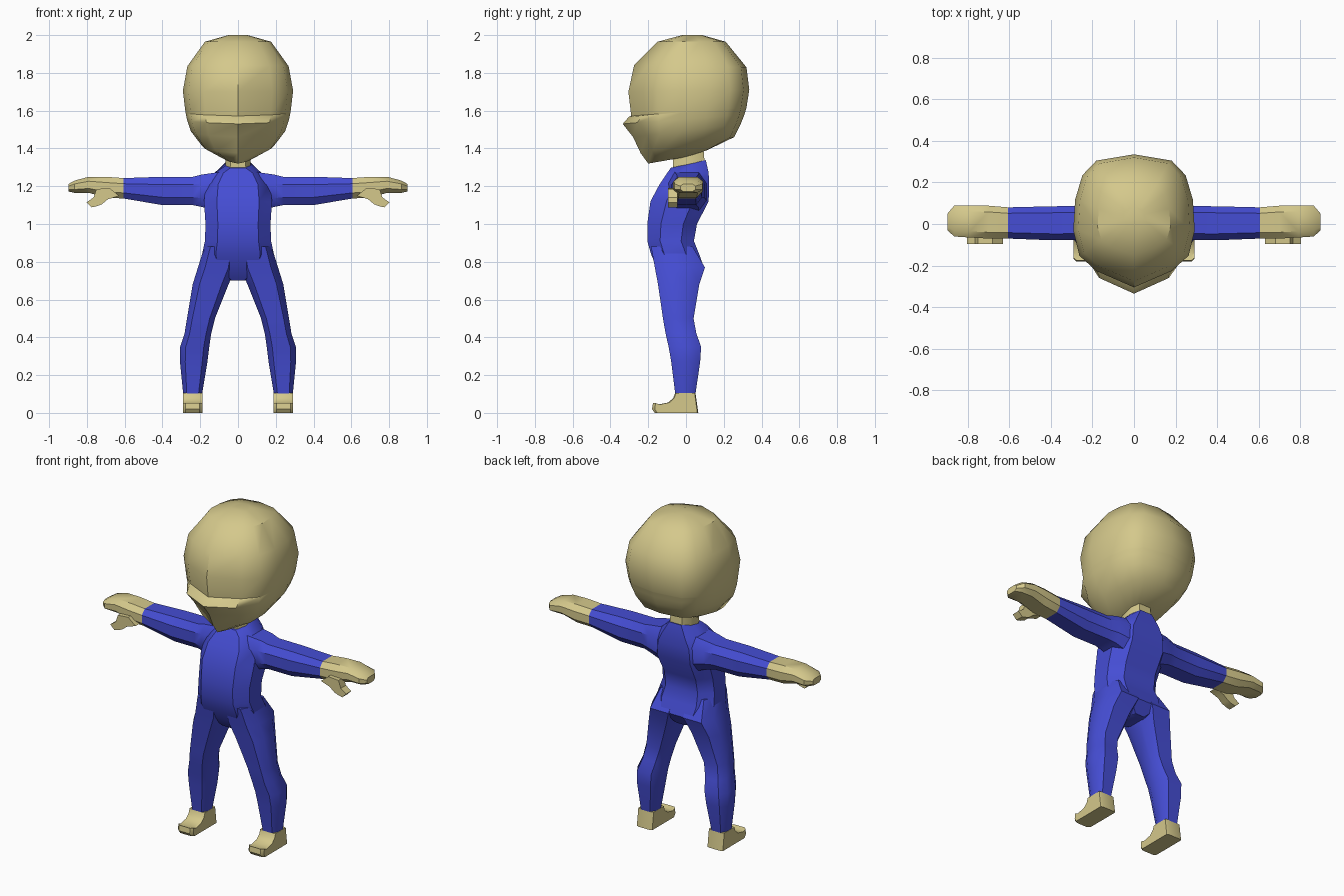
import bpy, bmesh, math

if "Cube" in bpy.data.objects:
    bpy.data.objects.remove(bpy.data.objects["Cube"])


def material(name, rgb):
    m = bpy.data.materials.new(name)
    m.diffuse_color = (*rgb, 1)
    m.use_nodes = True
    m.node_tree.nodes["Principled BSDF"].inputs["Base Color"].default_value = m.diffuse_color
    return m


TAN = material("tan", (0.66, 0.58, 0.26))
BLUE = material("blue", (0.06, 0.075, 0.66))


def loft(name, rings, mat, mirror=False, angle=35):
    """Skin rings of equal length, cap both ends, optionally mirror across x."""
    bm = bmesh.new()
    loops = [[bm.verts.new(p) for p in ring] for ring in rings]
    n = len(loops[0])
    for a, b in zip(loops, loops[1:]):
        for i in range(n):
            j = (i + 1) % n
            bm.faces.new((a[i], a[j], b[j], b[i]))
    bm.faces.new(loops[0])
    bm.faces.new(loops[-1])
    bmesh.ops.remove_doubles(bm, verts=bm.verts, dist=1e-4)
    bmesh.ops.recalc_face_normals(bm, faces=bm.faces)
    me = bpy.data.meshes.new(name)
    bm.to_mesh(me)
    bm.free()
    me.materials.append(mat)
    me.shade_smooth()
    me.set_sharp_from_angle(angle=math.radians(angle))
    ob = bpy.data.objects.new(name, me)
    bpy.context.collection.objects.link(ob)
    if mirror:
        mod = ob.modifiers.new("mirror", "MIRROR")
        mod.use_mirror_merge = False
    return ob


OCT = [(-.62, -1), (.62, -1), (1, -.45), (1, .45),
       (.62, 1), (-.62, 1), (-1, .45), (-1, -.45)]


def box_ring(a0, a1, b0, b1):
    """Bevelled rectangle spanning a0..a1 and b0..b1."""
    return [((a0 + a1) / 2 + u * (a1 - a0) / 2,
             (b0 + b1) / 2 + v * (b1 - b0) / 2) for u, v in OCT]


def upright(z, x0, x1, y0, y1, tilt=0):
    return [(x, y, z + tilt * y) for x, y in box_ring(x0, x1, y0, y1)]


def sideways(x, y0, y1, z0, z1):
    return [(x, y, z) for y, z in box_ring(y0, y1, z0, z1)]


# Head: keeled face in front, rounded skull behind
HALF = [(0, -1), (.62, -.74), (.9, -.5), (1, -.1), (.97, .35), (.85, .7), (.62, .91), (0, 1)]
OUTLINE = HALF + [(-x, y) for x, y in HALF[-2:0:-1]]


def head_ring(zf, zb, w, yf, yb, ledge=0):
    ring = []
    for u, v in OUTLINE:
        y = -v * yf if v < 0 else v * yb
        if ledge and v < -.7:
            y -= ledge
        ring.append((u * w, y, zf + (zb - zf) * (v + 1) / 2))
    return ring


loft("head", [
    head_ring(1.32, 1.39, .07, -.20, .11),
    head_ring(1.375, 1.46, .19, -.24, .255),
    head_ring(1.46, 1.53, .25, -.28, .29),
    head_ring(1.53, 1.58, .27, -.29, .31, .045),   # lip ledge
    head_ring(1.568, 1.61, .277, -.29, .318, .012),
    head_ring(1.572, 1.615, .278, -.29, .32),
    head_ring(1.70, 1.71, .292, -.305, .335),
    head_ring(1.84, 1.83, .268, -.275, .32),
    head_ring(1.965, 1.965, .175, -.15, .21),
    [(x * .3, y * .3 + .025, 2.0) for x, y, z in head_ring(2, 2, .17, -.15, .2)],
], TAN, angle=38)

# Neck
loft("neck", [upright(1.28, -.07, .07, -.07, .10, .3),
              upright(1.40, -.06, .06, -.07, .09, .3)], TAN)

# Torso, from crotch to collar: z, half width, front y, back y
TORSO = [(.70, .05, -.10, .05), (.77, .17, -.155, .095), (.84, .19, -.185, .07),
         (.91, .175, -.205, .042), (1.0, .172, -.205, .058), (1.12, .18, -.188, .12),
         (1.21, .17, -.14, .122), (1.27, .125, -.10, .12)]
loft("torso", [upright(z, -w, w, f, b) for z, w, f, b in TORSO]
     + [upright(1.315, -.065, .065, -.08, .105, .22)], BLUE)

# Legs: z, inner x, outer x, front y, back y
LEG = [(.88, .01, .178, -.185, .035), (.77, .012, .212, -.165, .10), (.68, .05, .24, -.148, .07),
       (.50, .122, .27, -.122, .04), (.42, .142, .283, -.108, .055),
       (.35, .152, .306, -.092, .08), (.27, .162, .307, -.078, .075), (.10, .19, .29, -.057, .05)]
loft("legs", [upright(*r) for r in LEG], BLUE, True)

# Feet: side profile swept across x
FOOT = [(-.057, .105), (.05, .105), (.065, 0), (-.165, 0), (-.18, .02),
        (-.175, .052), (-.15, .044), (-.095, .055), (-.068, .078)]
loft("feet", [[(x, y * k, z) for y, z in FOOT]
              for x, k in ((.188, .92), (.203, 1), (.277, 1), (.292, .92))], TAN, True)

# Arms: x, front y, back y, bottom z, top z
ARM = [(.10, -.10, .11, 1.06, 1.275), (.19, -.085, .10, 1.09, 1.262),
       (.24, -.078, .087, 1.10, 1.25), (.40, -.078, .085, 1.10, 1.25), (.605, -.07, .08, 1.135, 1.243)]
loft("arms", [sideways(*r) for r in ARM], BLUE, True)

# Mitten hands
HAND = [(.605, -.07, .08, 1.135, 1.243), (.70, -.07, .088, 1.14, 1.25),
        (.79, -.065, .09, 1.165, 1.25), (.865, -.06, .088, 1.165, 1.23), (.897, -.03, .05, 1.172, 1.212)]
loft("hands", [sideways(*r) for r in HAND], TAN, True)

# Thumbs: front outline swept in depth
THUMB = [(.63, 1.15), (.69, 1.13), (.72, 1.105), (.705, 1.095), (.775, 1.088),
         (.802, 1.115), (.765, 1.14), (.75, 1.185), (.68, 1.19)]
THUMB[3] = (.745, 1.095)
loft("thumbs", [[(x, y, z) for x, z in THUMB] for y in (-.095, -.045)], TAN, True)
